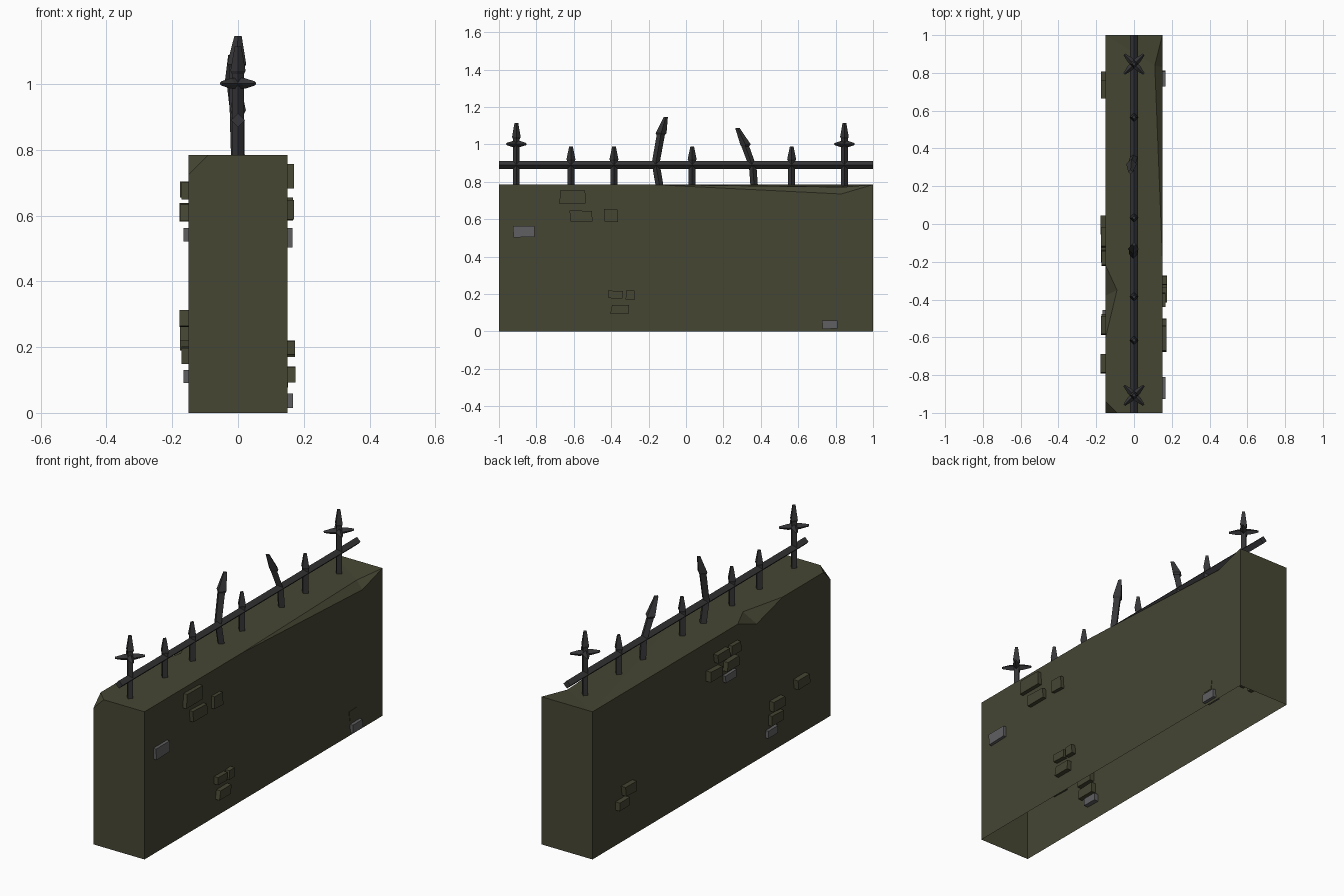
import bpy, bmesh, math, random
from mathutils import Vector

if "Cube" in bpy.data.objects:
    bpy.data.objects.remove(bpy.data.objects["Cube"])

random.seed(4)
H = 0.785  # wall height


def material(name, rgb):
    m = bpy.data.materials.new(name)
    m.diffuse_color = (*rgb, 1)
    m.use_nodes = True
    m.node_tree.nodes["Principled BSDF"].inputs["Base Color"].default_value = m.diffuse_color
    return m


OLIVE = material("olive stone", (0.061, 0.061, 0.034))
GREY = material("grey stone", (0.117, 0.117, 0.122))
IRON = material("dark iron", (0.036, 0.036, 0.039))


def finish(name, bm, mat):
    bmesh.ops.recalc_face_normals(bm, faces=bm.faces)
    me = bpy.data.meshes.new(name)
    bm.to_mesh(me)
    bm.free()
    me.materials.append(mat)
    ob = bpy.data.objects.new(name, me)
    bpy.context.collection.objects.link(ob)
    return ob


def loft(bm, rings):
    """Skin a list of equal-length point rings and cap both ends."""
    loops = [[bm.verts.new(p) for p in r] for r in rings]
    n = len(loops[0])
    for a, b in zip(loops, loops[1:]):
        for i in range(n):
            j = (i + 1) % n
            bm.faces.new((a[i], a[j], b[j], b[i]))
    bm.faces.new(loops[0])
    bm.faces.new(loops[-1])


def diamond(c, r, u=(1, 0, 0), v=(0, 1, 0)):
    c, u, v = Vector(c), Vector(u), Vector(v)
    return [c + u * r, c + v * r, c - u * r, c - v * r]


# Wall: open-bottomed block with chipped top edges
P = {
    "b0": (-.15, -1, 0), "b1": (.15, -1, 0), "b2": (.15, 1, 0), "b3": (-.15, 1, 0),
    "t1": (.15, -1, H), "t2": (.15, 1, H), "t3": (-.15, 1, H),
    # long chip on the right edge
    "r0": (.15, -.18, H), "rl": (.15, .83, .735), "rt": (.11, .84, .772),
    # notch on the left edge
    "n0": (-.15, -.22, H), "nl": (-.15, -.38, .725), "nt": (-.09, -.35, H), "n1": (-.15, -.6, H),
    # broken front left corner
    "c0": (-.15, -1, .725), "cx": (-.09, -1, H), "cy": (-.15, -.94, H),
}
bm = bmesh.new()
V = {k: bm.verts.new(p) for k, p in P.items()}
for f in ("b0 b1 t1 cx c0", "b1 b2 t2 rl r0 t1", "b2 b3 t3 t2",
          "b3 b0 c0 cy n1 nl n0 t3", "c0 cx cy", "n0 nl nt", "nl n1 nt",
          "r0 rl rt", "rl t2 rt", "t2 t3 rt", "r0 rt t3",
          "cx t1 r0 t3 n0 nt n1 cy"):
    bm.faces.new([V[k] for k in f.split()])
finish("wall", bm, OLIVE)


# Protruding bricks: (y centre, z centre, width, height, outer x, grey?)
def brick(side, y, z, w, h, out, grey):
    bm = bmesh.new()
    quad = [(y + sy * w / 2 + random.uniform(-.005, .005),
             z + sz * h / 2 + random.uniform(-.003, .003))
            for sy, sz in ((-1, -1), (1, -1), (1, 1), (-1, 1))]
    loft(bm, [[(side * x, a, b) for a, b in quad] for x in (.125, out)])
    finish("grey_brick" if grey else "brick", bm, GREY if grey else OLIVE)


RIGHT = [(-.605, .72, .14, .07, .171, 0), (-.56, .618, .12, .055, .171, 0),
         (-.403, .62, .075, .065, .168, 0), (-.868, .535, .115, .06, .166, 1),
         (-.38, .196, .08, .04, .174, 0), (-.298, .196, .05, .05, .174, 0),
         (-.353, .117, .095, .05, .175, 0), (.77, .037, .08, .042, .167, 1),
         (.75, .105, .06, .05, .152, 0)]
LEFT = [(-.07, .678, .1, .046, .176, 0), (-.18, .675, .075, .05, .172, 0),
        (-.004, .61, .1, .05, .178, 0), (-.15, .61, .1, .05, .176, 0),
        (-.14, .543, .09, .038, .166, 1), (-.74, .287, .1, .052, .178, 0),
        (-.535, .246, .1, .05, .176, 0), (-.525, .175, .1, .05, .172, 0),
        (-.5, .11, .08, .038, .166, 1), (.71, .27, .09, .05, .176, 0),
        (.765, .21, .08, .042, .176, 0)]
for side, bricks in ((1, RIGHT), (-1, LEFT)):
    for b in bricks:
        brick(side, *b)

# Horizontal rail
bm = bmesh.new()
loft(bm, [diamond((0, y, .89), .021, (1, 0, 0), (0, 0, 1)) for y in (-1, 1)])
finish("rail", bm, IRON)


# Fence posts, each a path of (x, y, z, radius)
def post(name, path):
    bm = bmesh.new()
    loft(bm, [diamond(p[:3], p[3]) for p in path])
    return finish(name, bm, IRON)


for y in (-.615, -.385, .033, .565):
    post("short_post", [(0, y, .77, .019), (0, y, .91, .019),
                        (0, y, .92, .024), (0, y, .988, .01)])

# Tall end posts with a crossed guard under the tip
for y in (-.907, .847):
    post("tall_post", [(0, y, .77, .018), (0, y, 1.03, .018),
                       (0, y, 1.04, .023), (0, y, 1.115, .01)])
    for a in (45, 135):
        d = Vector((math.cos(math.radians(a)), math.sin(math.radians(a)), 0))
        s = Vector((-d.y, d.x, 0))
        bm = bmesh.new()
        loft(bm, [diamond(Vector((0, y, 1.002)) + d * t, r, s, (0, 0, 1))
                  for t, r in ((-.073, .006), (-.03, .016), (.03, .016), (.073, .006))])
        finish("post_guard", bm, IRON)

# Bent posts
post("bent_post_front", [(0, -.14, .77, .021), (-.004, -.162, .9, .021),
                         (-.004, -.135, 1.05, .022), (-.004, -.133, 1.06, .029),
                         (0, -.108, 1.147, .011)])
post("bent_post_back", [(0, .365, .77, .02), (0, .357, .88, .02),
                        (-.012, .317, .99, .021), (-.013, .318, 1.0, .028),
                        (-.018, .275, 1.088, .012)])
